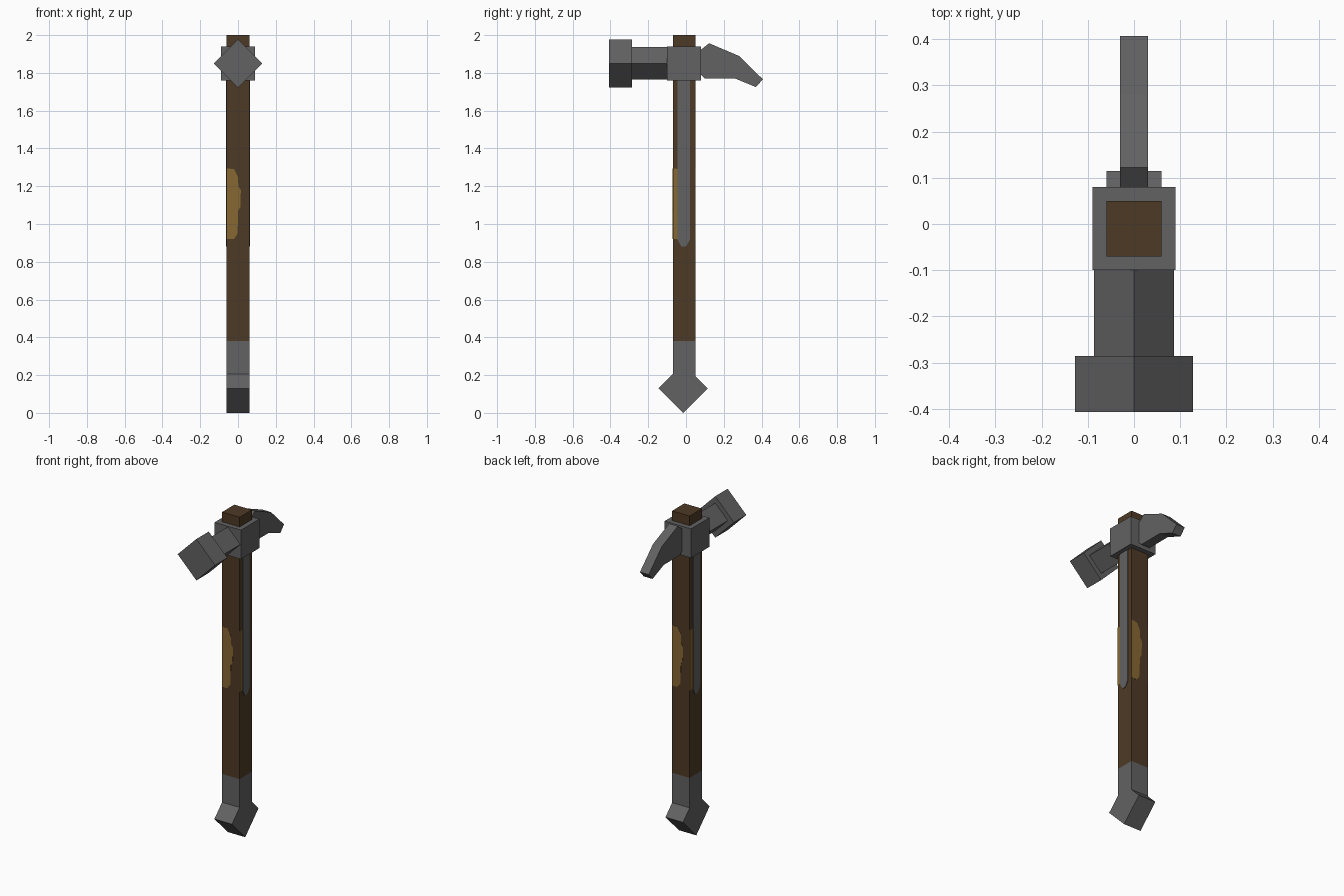
import bpy, bmesh, math
from mathutils import Matrix, Vector

if "Cube" in bpy.data.objects:
    bpy.data.objects.remove(bpy.data.objects["Cube"], do_unlink=True)


def material(name, rgb):
    m = bpy.data.materials.new(name)
    m.use_nodes = True
    col = (*rgb, 1.0)
    m.diffuse_color = col
    bsdf = m.node_tree.nodes["Principled BSDF"]
    bsdf.inputs["Base Color"].default_value = col
    bsdf.inputs["Roughness"].default_value = 0.8
    return m


METAL = material("grey metal", (0.122, 0.122, 0.122))
WOOD = material("dark brown wood", (0.076, 0.042, 0.019))
WORN = material("worn golden wood", (0.245, 0.138, 0.032))


def prism(name, outline, near, far, mat, frame=Matrix()):
    """Extrude a 2D outline along local z from near to far, then place it."""
    bm = bmesh.new()
    face = bm.faces.new([bm.verts.new((u, v, near)) for u, v in outline])
    ext = bmesh.ops.extrude_face_region(bm, geom=[face])
    top = [g for g in ext["geom"] if isinstance(g, bmesh.types.BMVert)]
    bmesh.ops.translate(bm, verts=top, vec=(0, 0, far - near))
    bm.transform(frame)
    bmesh.ops.recalc_face_normals(bm, faces=bm.faces)
    mesh = bpy.data.meshes.new(name)
    bm.to_mesh(mesh)
    bm.free()
    mesh.materials.append(mat)
    obj = bpy.data.objects.new(name, mesh)
    bpy.context.collection.objects.link(obj)
    return obj


def square(half, cx=0.0, cy=0.0):
    return [(cx - half, cy - half), (cx + half, cy - half),
            (cx + half, cy + half), (cx - half, cy + half)]


def diamond(r, cx=0.0, cy=0.0):
    return [(cx + r, cy), (cx, cy + r), (cx - r, cy), (cx, cy - r)]


def side_frame(angle, origin=(0, 0, 0)):
    """Local x runs right, y up, z out of the face; angle 0 looks at the front."""
    upright = Matrix.Rotation(math.radians(90), 4, "X")
    return Matrix.Translation(Vector(origin)) @ Matrix.Rotation(math.radians(angle), 4, "Z") @ upright


FRONT = side_frame(0)
LEFT = side_frame(90)
HY = -0.01      # centre of the shaft in y
HALF = 0.06     # half width of the shaft

# Shaft and its metal end
prism("shaft", square(HALF, 0, HY), 0.38, 2.0, WOOD)
prism("end_collar", square(HALF, 0, HY), 0.13, 0.38, METAL)
prism("pommel", diamond(0.13, -0.015, 0.13), -HALF, HALF, METAL, LEFT)

# Hammer head: socket block, neck and striking face
prism("head_block", square(0.09, 0, HY), 1.76, 1.94, METAL)
prism("neck", diamond(0.086, 0, 1.85), 0.09, 0.29, METAL, FRONT)
prism("striking_face", diamond(0.128, 0, 1.85), 0.286, 0.407, METAL, FRONT)

# Curved claw at the back
claw = [(0.07, 1.915), (0.122, 1.957), (0.28, 1.89), (0.407, 1.766),
        (0.37, 1.725), (0.26, 1.77), (0.10, 1.77), (0.07, 1.80)]
prism("claw", claw, -0.03, 0.03, METAL, LEFT)

# Worn patch along one edge of every shaft face
patch = [(-0.06, 0.92), (-0.022, 0.92), (-0.002, 0.95), (0.0, 1.07), (0.013, 1.09),
         (0.015, 1.18), (0.002, 1.20), (0.0, 1.25), (-0.02, 1.29), (-0.06, 1.295)]
for side, angle in (("front", 0), ("left", 90), ("back", 180), ("right", 270)):
    prism(f"worn_patch_{side}", patch, HALF - 0.002, HALF + 0.001, WORN,
          side_frame(angle, (0, HY, 0)))

# Metal straps running down both sides from the head
strap = [(-0.032, 1.77), (-0.032, 0.915), (-0.012, 0.88), (0.012, 0.88),
         (0.032, 0.915), (0.032, 1.77)]
for side, angle in (("left", 90), ("right", 270)):
    prism(f"strap_{side}", strap, HALF - 0.002, HALF + 0.004, METAL,
          side_frame(angle, (0, HY - 0.002, 0)))
